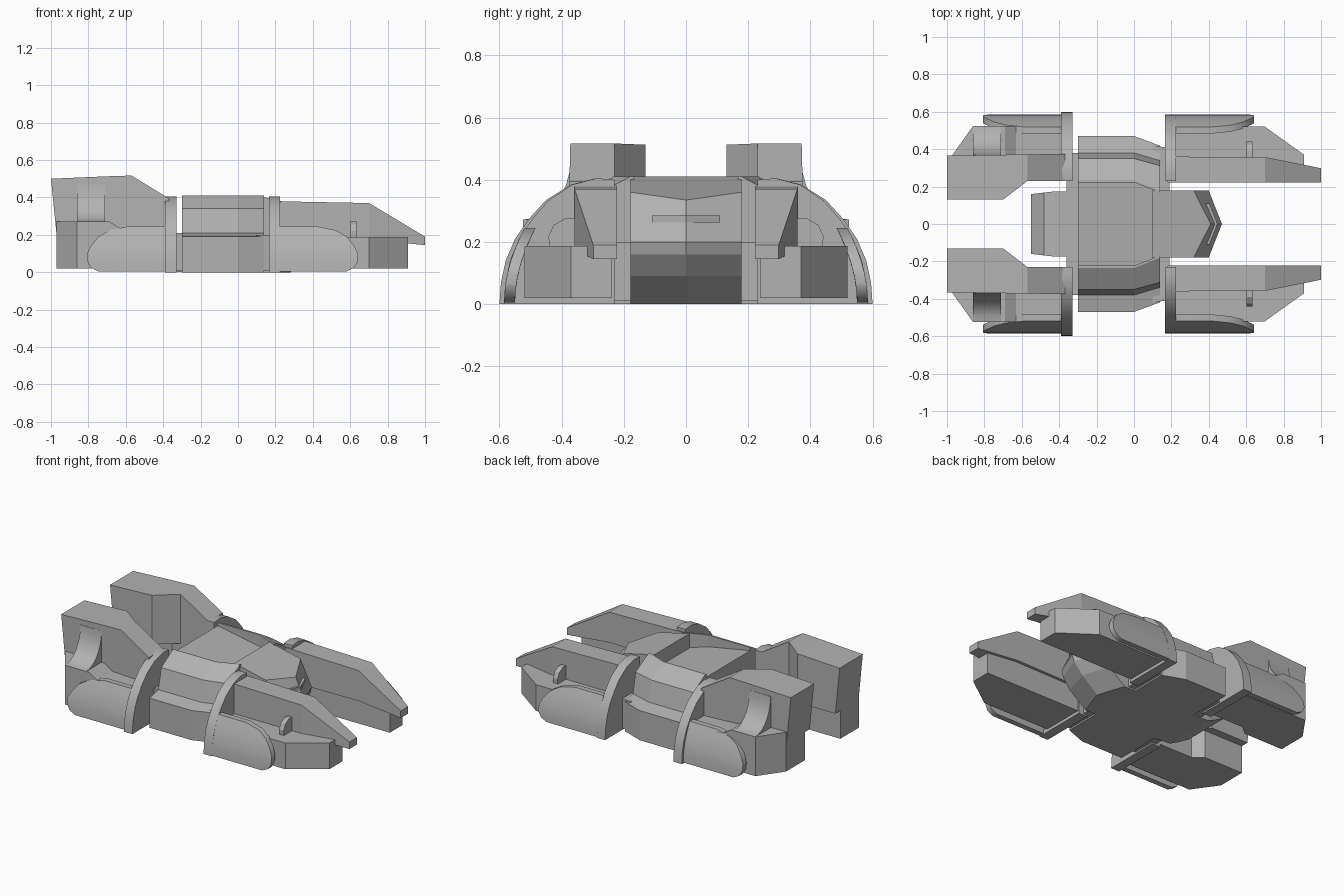
import bpy, bmesh, math

cube = bpy.data.objects.get("Cube")
if cube:
    bpy.data.objects.remove(cube, do_unlink=True)

grey = bpy.data.materials.new("hull_grey")
grey.use_nodes = True
grey.diffuse_color = (0.45, 0.45, 0.45, 1)
grey.node_tree.nodes["Principled BSDF"].inputs["Base Color"].default_value = grey.diffuse_color


def loft(name, rings, mirror=False, smooth=False):
    """Skin a list of equal-length point rings and cap both ends."""
    bm = bmesh.new()
    rows = [[bm.verts.new(p) for p in ring] for ring in rings]
    n = len(rows[0])
    for a, b in zip(rows, rows[1:]):
        for i in range(n):
            j = (i + 1) % n
            bm.faces.new((a[i], a[j], b[j], b[i]))
    bm.faces.new(rows[0])
    bm.faces.new(rows[-1])
    bmesh.ops.recalc_face_normals(bm, faces=bm.faces)
    mesh = bpy.data.meshes.new(name)
    bm.to_mesh(mesh)
    bm.free()
    mesh.materials.append(grey)
    ob = bpy.data.objects.new(name, mesh)
    bpy.context.collection.objects.link(ob)
    if mirror:
        mod = ob.modifiers.new("mirror_sides", 'MIRROR')
        mod.use_axis = (False, True, False)
        mod.use_mirror_merge = False
    if smooth:
        bpy.ops.object.select_all(action='DESELECT')
        ob.select_set(True)
        bpy.context.view_layer.objects.active = ob
        bpy.ops.object.shade_smooth_by_angle(angle=math.radians(35))
    return ob


def slab(name, plan, z0, z1, mirror=True):
    """Plan outline in x, y raised from z0 to z1."""
    return loft(name, [[(x, y, z) for x, y in plan] for z in (z0, z1)], mirror)


def across(name, section, x0, x1, mirror=True, smooth=False):
    """Section in y, z swept along x."""
    return loft(name, [[(x, y, z) for y, z in section] for x in (x0, x1)], mirror, smooth)


# Central body with a sloping sunken deck
def body_ring(x, k, t, deck):
    half = [(0.47 * k, 0), (0.47 * k, 0.19), (0.38 * k, 0.21),
            (0.35 * k, 0.34), (t, 0.41), (t - 0.012, 0.41), (t - 0.012, deck)]
    return [(x, y, z) for y, z in half] + [(x, -y, z) for y, z in reversed(half)]


loft("main_body", [body_ring(-0.3, 1, 0.235, 0.39), body_ring(0, 1, 0.235, 0.335),
                   body_ring(0.14, 0.89, 0.18, 0.31)])
slab("body_front_bracket", [(0.1, 0.15), (0.1, 0.42), (0.165, 0.41), (0.19, 0.40), (0.19, 0.15)],
     0.01, 0.2)


# Pointed nose with an undercut chin
def nose_ring(side, centre, zb, zs, zc):
    return [(0.1, -0.178, zb), (side, -0.178, zs), (centre, 0, zc),
            (side, 0.178, zs), (0.1, 0.178, zb)]


levels = [(0, 0.22, 0.28), (0.09, 0.34, 0.39), (0.16, 0.39, 0.455), (0.2, 0.4, 0.47)]
loft("nose", [nose_ring(s, c, z, z, z) for z, s, c in levels]
     + [nose_ring(0.32, 0.41, 0.41, 0.36, 0.335)])
slab("nose_slot", [(0.37, -0.11), (0.403, -0.11), (0.446, 0), (0.403, 0.11), (0.37, 0.11), (0.41, 0)],
     0.263, 0.285, mirror=False)

# Low tail behind the body
tail = [(-0.29, 0.175, 0, 0.21), (-0.42, 0.175, 0.01, 0.21),
        (-0.48, 0.168, 0.04, 0.205), (-0.55, 0.16, 0.08, 0.13)]
loft("tail", [[(x, -w, a), (x, w, a), (x, w, b), (x, -w, b)] for x, w, a, b in tail])
slab("rear_connector", [(-0.36, 0.17), (-0.36, 0.38), (-0.28, 0.38), (-0.28, 0.17)], 0.01, 0.21)

# Arched bulkheads carrying the pods
arch = [(0.23, 0), (0.6, 0), (0.595, 0.07), (0.58, 0.14), (0.55, 0.21), (0.505, 0.275),
        (0.45, 0.335), (0.37, 0.385), (0.29, 0.405), (0.23, 0.4)]
across("rear_arch", arch, -0.39, -0.33, smooth=True)
across("front_arch", [(0.23 + (y - 0.23) * 0.96, z) for y, z in arch], 0.165, 0.225, smooth=True)


# Curved outer armour with rounded ends
def armour(name, x0, direction):
    rings = []
    for d, lo, hi in [(0, 0.005, 0.245), (0.2, 0.005, 0.245), (0.3, 0.005, 0.225),
                      (0.36, 0.005, 0.19), (0.4, 0.025, 0.14), (0.42, 0.06, 0.1)]:
        zs = [lo + (hi - lo) * i / 5 for i in range(6)]
        outer = [(0.585 - 1.1 * z * z, z) for z in zs]
        inner = [(y - 0.035, z) for y, z in reversed(outer)]
        rings.append([(x0 + direction * d, y, z) for y, z in outer + inner])
    loft(name, rings, mirror=True, smooth=True)


armour("front_armour", 0.222, 1)
armour("rear_armour", -0.387, -1)

# Front prongs: lower pod, upper beam and small fin
slab("front_lower_pod", [(0.18, 0.24), (0.18, 0.52), (0.7, 0.52), (0.91, 0.37), (0.91, 0.24)],
     0.02, 0.188)
beam = [(0.18, 0.36, 0.17, 0.38), (0.7, 0.358, 0.175, 0.37), (1.0, 0.298, 0.145, 0.19)]
loft("front_beam", [[(x, 0.222, a), (x, w, a), (x, w, b), (x, 0.222, b)]
                    for x, w, a, b in beam], mirror=True)
across("front_fin", [(0.35, 0.18), (0.44, 0.18), (0.442, 0.22), (0.425, 0.255),
                     (0.39, 0.275), (0.35, 0.275)], 0.602, 0.634)

# Rear engines: lower pod, tall upper block and curved scoop
slab("rear_lower_pod", [(-0.97, 0.18), (-0.97, 0.37), (-0.86, 0.525), (-0.69, 0.525),
                        (-0.69, 0.18)], 0.02, 0.272)
lower = [(-0.69, 0.18, 0.272), (-0.63, 0.23, 0.235), (-0.36, 0.23, 0.225)]
loft("rear_pod_front", [[(x, w, 0.02), (x, 0.525, 0.02), (x, 0.525, h), (x, w, h)]
                        for x, w, h in lower], mirror=True)
block = [(-0.97, -1.0, 0.13, 0.365, 0.5), (-0.7, -0.7, 0.13, 0.37, 0.513),
         (-0.57, -0.57, 0.23, 0.372, 0.517), (-0.37, -0.37, 0.23, 0.375, 0.395)]
loft("rear_upper_block", [[(xb, a, 0.2), (xb, b, 0.2), (xt, b, h), (xt, a, h)]
                          for xb, xt, a, b, h in block], mirror=True)
scoop = [(0.35, 0.25), (0.525, 0.25), (0.525, 0.272)]
for i in range(1, 8):
    t = math.pi / 2 * i / 7
    scoop.append((0.525 - 0.155 * math.sin(t), 0.272 + 0.2 * (1 - math.cos(t))))
across("rear_scoop", scoop + [(0.35, 0.472)], -0.86, -0.71, smooth=True)
